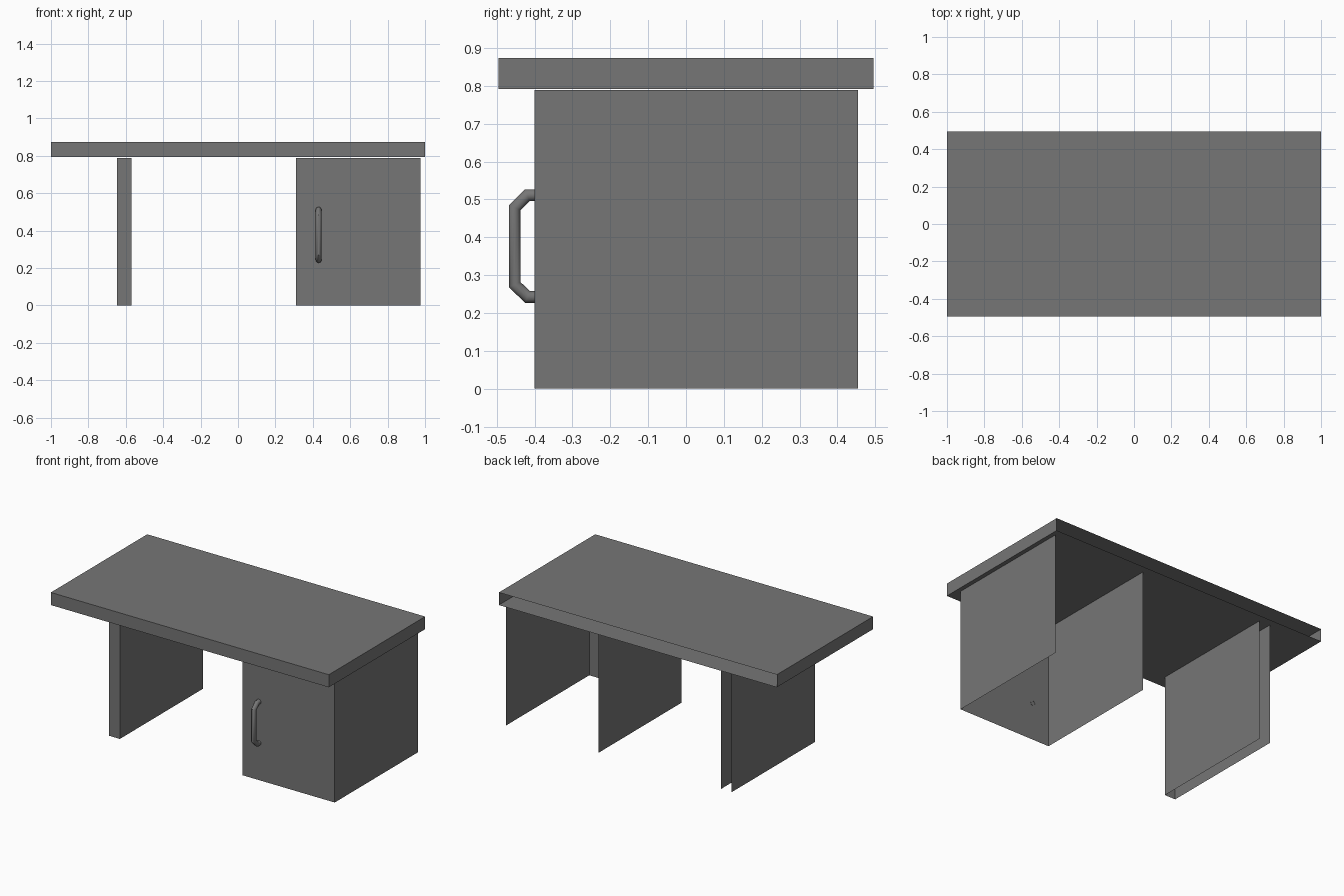
import bpy, bmesh, math
from mathutils import Vector

if "Cube" in bpy.data.objects:
    bpy.data.objects.remove(bpy.data.objects["Cube"])

grey = bpy.data.materials.new("dark_grey")
grey.diffuse_color = (0.18, 0.18, 0.18, 1)
grey.use_nodes = True
grey.node_tree.nodes["Principled BSDF"].inputs["Base Color"].default_value = grey.diffuse_color


def finish(bm, name):
    me = bpy.data.meshes.new(name)
    bm.to_mesh(me)
    bm.free()
    me.materials.append(grey)
    ob = bpy.data.objects.new(name, me)
    bpy.context.collection.objects.link(ob)
    return ob


def open_box(name, lo, hi, open_sides):
    """Thin-shelled box with the faces pointing along open_sides removed."""
    bm = bmesh.new()
    bmesh.ops.create_cube(bm, size=1)
    lo, hi = Vector(lo), Vector(hi)
    bmesh.ops.scale(bm, vec=hi - lo, verts=bm.verts)
    bmesh.ops.translate(bm, vec=(lo + hi) / 2, verts=bm.verts)
    bm.normal_update()
    gone = [f for f in bm.faces
            if any(f.normal.dot(Vector(d)) > 0.9 for d in open_sides)]
    bmesh.ops.delete(bm, geom=gone, context='FACES')
    return finish(bm, name)


BACK, UP, DOWN = (0, 1, 0), (0, 0, 1), (0, 0, -1)

# Table top: hollow, open at the back
open_box("table_top", (-1, -0.495, 0.792), (1, 0.495, 0.874), [BACK])

# Supports: three-sided shells, open at back, top and bottom
open_box("left_leg", (-0.647, -0.4, 0), (-0.57, 0.454, 0.789), [BACK, UP, DOWN])
open_box("cabinet", (0.311, -0.4, 0), (0.976, 0.454, 0.789), [BACK, UP, DOWN])

# Door handle: round tube along a path in the y-z plane, mitred at the bends
X, R, SIDES = 0.431, 0.0155, 12
path = [Vector((X, y, z)) for y, z in (
    (-0.398, 0.511), (-0.419, 0.511), (-0.4525, 0.478),
    (-0.4525, 0.275), (-0.419, 0.2425), (-0.398, 0.2425))]
side = Vector((1, 0, 0))
bm = bmesh.new()
rings = []
for i, p in enumerate(path):
    d_in = (p - path[max(i - 1, 0)]).normalized()
    d_out = (path[min(i + 1, len(path) - 1)] - p).normalized()
    tangent = (d_in + d_out).normalized()
    across = tangent.cross(side)
    known = d_in if i else d_out
    stretch = 1 / tangent.dot(known)
    rings.append([bm.verts.new(p + R * (side * math.cos(a) + across * stretch * math.sin(a)))
                  for a in (2 * math.pi * k / SIDES for k in range(SIDES))])
for a, b in zip(rings, rings[1:]):
    for k in range(SIDES):
        n = (k + 1) % SIDES
        bm.faces.new((a[k], a[n], b[n], b[k]))
bmesh.ops.recalc_face_normals(bm, faces=bm.faces)
handle = finish(bm, "door_handle")
bpy.context.view_layer.objects.active = handle
handle.select_set(True)
bpy.ops.object.shade_smooth_by_angle(angle=math.radians(40))
